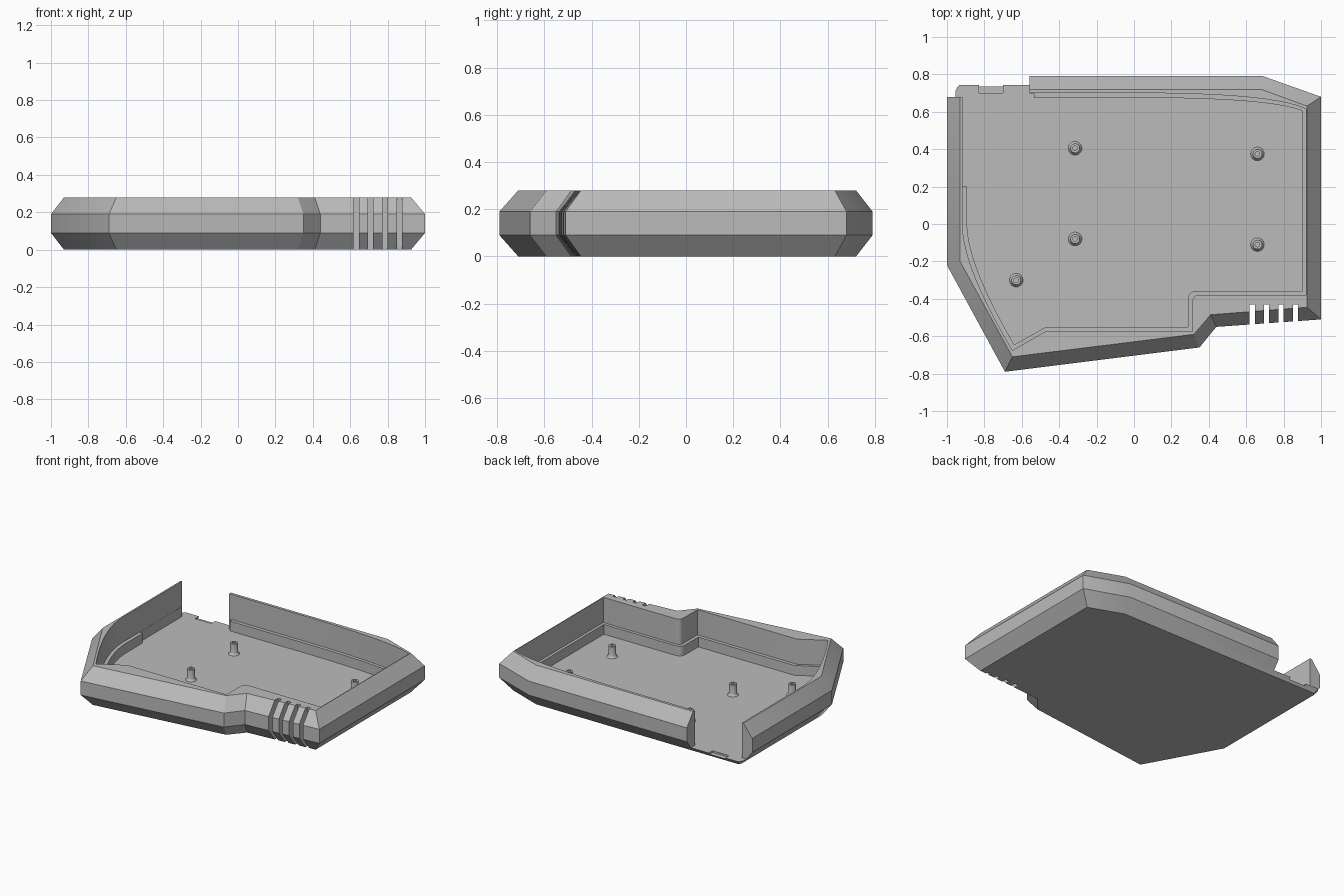
import bpy
import bmesh
import math
from mathutils import Vector

cube = bpy.data.objects.get("Cube")
if cube:
    bpy.data.objects.remove(cube, do_unlink=True)

grey = bpy.data.materials.new("plain grey")
grey.use_nodes = True
grey.diffuse_color = (0.5, 0.5, 0.5, 1)
grey.node_tree.nodes["Principled BSDF"].inputs["Base Color"].default_value = (0.5, 0.5, 0.5, 1)

FLOOR, LEDGE, TOP = 0.03, 0.1, 0.28


def finish(name, bm):
    bmesh.ops.recalc_face_normals(bm, faces=bm.faces)
    mesh = bpy.data.meshes.new(name)
    bm.to_mesh(mesh)
    bm.free()
    mesh.materials.append(grey)
    obj = bpy.data.objects.new(name, mesh)
    bpy.context.collection.objects.link(obj)
    return obj


def loft(name, levels):
    """Closed solid through matching outlines at rising heights."""
    bm = bmesh.new()
    rings = [[bm.verts.new((x, y, z)) for x, y in pts] for z, pts in levels]
    n = len(rings[0])
    for low, high in zip(rings, rings[1:]):
        for i in range(n):
            j = (i + 1) % n
            bm.faces.new((low[i], low[j], high[j], high[i]))
    bm.faces.new(rings[0][::-1])
    bm.faces.new(rings[-1])
    return finish(name, bm)


def box(name, x0, x1, y0, y1, z0, z1):
    pts = [(x0, y0), (x1, y0), (x1, y1), (x0, y1)]
    return loft(name, [(z0, pts), (z1, pts)])


def bend(a, b, c, steps):
    """Points along a quadratic curve from a to c pulled towards b."""
    a, b, c = Vector(a), Vector(b), Vector(c)
    out = []
    for i in range(steps + 1):
        t = i / steps
        out.append(tuple(a * (1 - t) ** 2 + b * 2 * t * (1 - t) + c * t * t))
    return out


def cut(target, cutter):
    cutter.hide_render = True
    mod = target.modifiers.new("cut", 'BOOLEAN')
    mod.operation = 'DIFFERENCE'
    mod.solver = 'EXACT'
    mod.object = cutter
    bpy.context.view_layer.objects.active = target
    bpy.ops.object.modifier_apply(modifier=mod.name)
    bpy.data.objects.remove(cutter, do_unlink=True)


def smooth(obj):
    bpy.ops.object.select_all(action='DESELECT')
    obj.select_set(True)
    bpy.context.view_layer.objects.active = obj
    bpy.ops.object.shade_smooth_by_angle(angle=math.radians(30))


# Case shell: wide belt with chamfers above and below
belt = [(-1, 0.74), (-1, -0.22), (-0.69, -0.79), (0.35, -0.66), (0.44, -0.55),
        (1, -0.51), (1, 0.68), (0.69, 0.79), (-0.96, 0.79)]
rim = [(-0.93, 0.70), (-0.93, -0.20), (-0.65, -0.71), (0.32, -0.59), (0.41, -0.485),
       (0.925, -0.445), (0.925, 0.63), (0.68, 0.72), (-0.92, 0.72)]
case = loft("case_shell", [(0, rim), (0.09, belt), (0.19, belt), (TOP, rim)])

# Upper cavity
upper = [(-0.918, 0.70)]
upper += bend((-0.918, 0), (-0.915, -0.23), (-0.65, -0.675), 10)
upper += [(-0.475, -0.575), (0.312, -0.575)]
upper += bend((0.312, -0.42), (0.312, -0.38), (0.345, -0.38), 5)
upper += [(0.92, -0.38)]
upper += bend((0.92, 0.615), (0.75, 0.695), (0.1, 0.70), 10)
upper += [(-0.6, 0.70)]
cut(case, loft("upper_cavity", [(LEDGE, upper), (0.4, upper)]))

# Lower cavity, narrower so that a ledge is left around the inside
lower = [(-0.917, 0.699), (-0.917, 0.2), (-0.893, 0.2)]
lower += bend((-0.893, 0), (-0.89, -0.22), (-0.64, -0.645), 10)
lower += [(-0.47, -0.55), (0.288, -0.55)]
lower += bend((0.288, -0.405), (0.288, -0.358), (0.335, -0.358), 5)
lower += [(0.9, -0.358)]
lower += bend((0.9, 0.605), (0.74, 0.67), (0.1, 0.675), 10)
lower += [(-0.535, 0.675), (-0.535, 0.699)]
cut(case, loft("lower_cavity", [(FLOOR, lower), (0.15, lower)]))

# Open back left corner and the shallow notch in the floor there
cut(case, box("corner_opening", -1.1, -0.56, 0.68, 0.9, FLOOR, 0.4))
cut(case, box("floor_notch", -0.83, -0.70, 0.70, 0.9, 0.018, 0.1))

# Vent slots through the front wall
for i in range(4):
    x = 0.632 + i * 0.077
    cut(case, box("vent_slot", x - 0.014, x + 0.014, -0.7, -0.43, -0.1, 0.4))
smooth(case)

# Screw posts with flared feet and hollow tops
profile = [(0.038, 0.027), (0.036, 0.031), (0.03, 0.036), (0.026, 0.046),
           (0.025, 0.11), (0.012, 0.11), (0.012, 0.045)]
SIDES = 24


def screw_post(name, px, py):
    bm = bmesh.new()
    rings = []
    for r, z in profile:
        angles = [2 * math.pi * k / SIDES for k in range(SIDES)]
        rings.append([bm.verts.new((px + r * math.cos(a), py + r * math.sin(a), z)) for a in angles])
    for a, b in zip(rings, rings[1:]):
        for k in range(SIDES):
            m = (k + 1) % SIDES
            bm.faces.new((a[k], a[m], b[m], b[k]))
    bm.faces.new(rings[0])
    bm.faces.new(rings[-1])
    smooth(finish(name, bm))


posts = [(-0.315, 0.405), (0.66, 0.375), (-0.315, -0.08), (0.66, -0.11), (-0.63, -0.30)]
for i, (px, py) in enumerate(posts):
    screw_post("screw_post_%d" % (i + 1), px, py)
